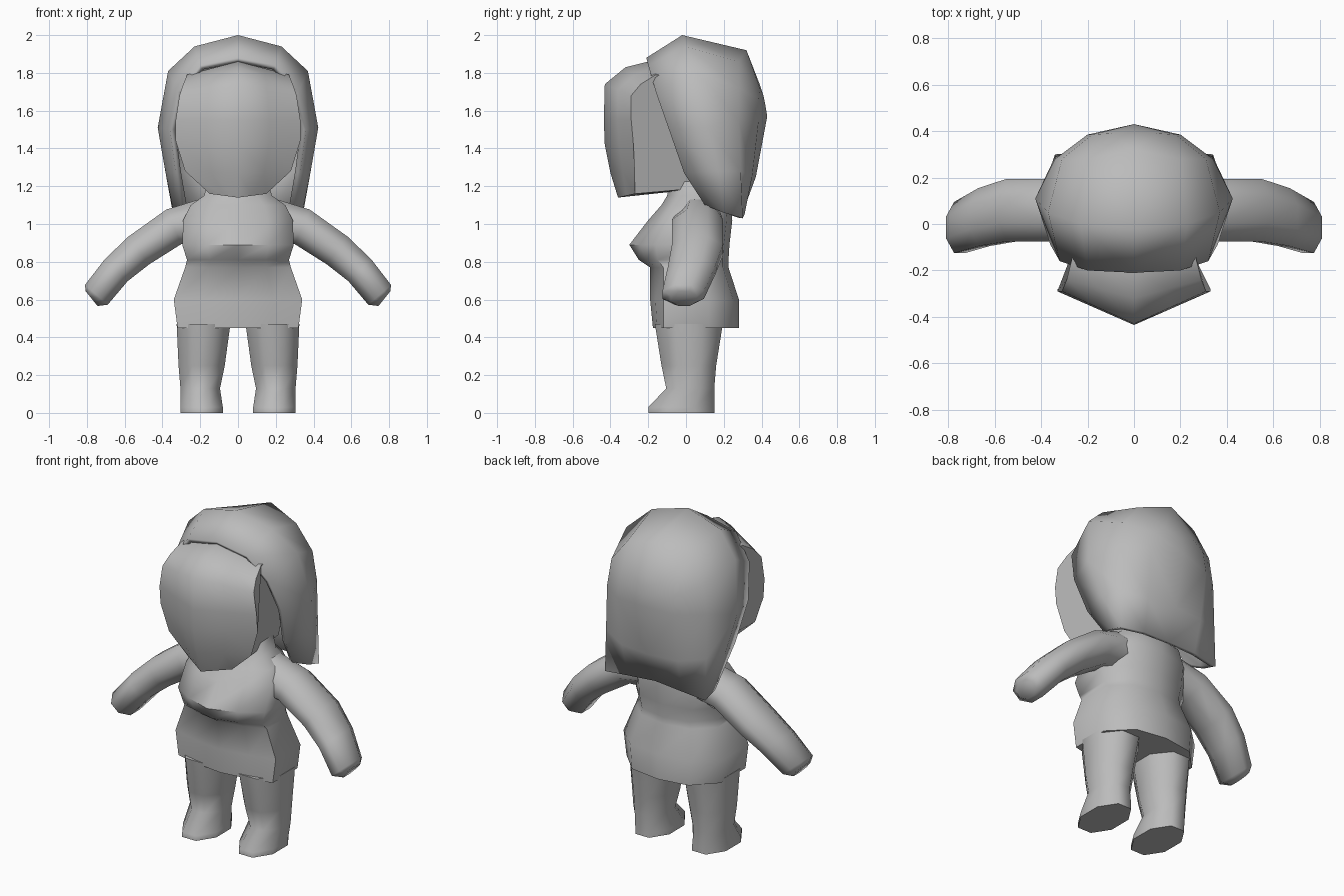
import bpy, bmesh, math
from mathutils import Vector

default = bpy.data.objects.get("Cube")
if default:
    bpy.data.objects.remove(default)

clay = bpy.data.materials.new("plain_grey")
clay.use_nodes = True
colour = (0.5, 0.5, 0.5, 1)
clay.diffuse_color = colour
clay.node_tree.nodes["Principled BSDF"].inputs["Base Color"].default_value = colour


def loft(name, rings, closed=True, caps=True, mirror=False, thickness=0, angle=60):
    """Skin a row of rings that share a point count."""
    bm = bmesh.new()
    rows = [[bm.verts.new(p) for p in ring] for ring in rings]
    n = len(rows[0])
    for a, b in zip(rows, rows[1:]):
        for i in range(n if closed else n - 1):
            j = (i + 1) % n
            bm.faces.new((a[i], a[j], b[j], b[i]))
    if caps:
        bm.faces.new(rows[0])
        bm.faces.new(rows[-1])
    if mirror:
        geom = bm.verts[:] + bm.edges[:] + bm.faces[:]
        bmesh.ops.mirror(bm, geom=geom, axis='X', merge_dist=0.0005)
    bmesh.ops.remove_doubles(bm, verts=bm.verts[:], dist=0.0005)
    bmesh.ops.recalc_face_normals(bm, faces=bm.faces[:])
    mesh = bpy.data.meshes.new(name)
    bm.to_mesh(mesh)
    bm.free()
    mesh.materials.append(clay)
    obj = bpy.data.objects.new(name, mesh)
    bpy.context.collection.objects.link(obj)
    if thickness:
        solid = obj.modifiers.new("thickness", 'SOLIDIFY')
        solid.thickness = thickness
        solid.offset = -1
    bpy.ops.object.select_all(action='DESELECT')
    bpy.context.view_layer.objects.active = obj
    obj.select_set(True)
    bpy.ops.object.shade_smooth_by_angle(angle=math.radians(angle))
    return obj


# Head: side profile carried from the centre ridge out to each cheek
# centre y, centre z, cheek x, cheek y, cheek z
profile = [(.2, 1.84, .27, .18, 1.78), (-.2, 1.86, .27, -.16, 1.79),
           (-.32, 1.83, .29, -.24, 1.74), (-.43, 1.74, .31, -.29, 1.68),
           (-.435, 1.55, .33, -.29, 1.55), (-.43, 1.42, .33, -.28, 1.44),
           (-.4, 1.27, .28, -.27, 1.28), (-.36, 1.14, .15, -.27, 1.16),
           (.2, 1.2, .15, .18, 1.2)]
slices = []
for t in (-1, -.5, 0, .5, 1):
    k = abs(t)
    slices.append([(x * t, cy + (y - cy) * k, cz + (z - cz) * k)
                   for cy, cz, x, y, z in profile])
loft("head", slices)

# Hair: half ribs from the parting down to the hem, front edge to back centre
ribs = [
    [(0, -.21, 1.88), (.2, -.2, 1.84), (.32, -.16, 1.7), (.36, -.09, 1.5), (.33, -.01, 1.27), (.3, .1, 1.1)],
    [(0, -.02, 2), (.23, 0, 1.94), (.37, .05, 1.81), (.425, .11, 1.51), (.385, .17, 1.28), (.34, .2, 1.06)],
    [(0, .32, 1.92), (.2, .28, 1.86), (.31, .28, 1.72), (.34, .28, 1.55), (.34, .29, 1.28), (.34, .3, 1.03)],
    [(0, .39, 1.74), (.1, .39, 1.72), (.18, .385, 1.66), (.2, .385, 1.55), (.19, .35, 1.25), (.18, .31, 1.05)],
    [(0, .39, 1.74), (0, .41, 1.68), (0, .42, 1.63), (0, .43, 1.57), (0, .37, 1.25), (0, .3, 1.06)],
]
loft("hair", ribs, closed=False, caps=False, mirror=True, thickness=.03, angle=70)


def torso_ring(z, w, front, side, back):
    half = [(.55 * w, front + (side - front) * .4), (w, side),
            (w, side + (back - side) * .6), (.6 * w, back - .03)]
    right = half + [(0, back)]
    left = [(-x, y) for x, y in reversed(half)]
    return [(x, y, z) for x, y in [(0, front)] + right + left]


# Torso and skirt: height, half width, front, side corner, back
levels = [(.45, .32, -.175, -.12, .28), (.6, .34, -.19, -.12, .28),
          (.77, .28, -.19, -.12, .225), (.81, .27, -.25, -.15, .225),
          (.89, .295, -.3, -.16, .23), (1.02, .29, -.2, -.09, .245),
          (1.1, .25, -.13, -.06, .24), (1.15, .18, -.1, -.03, .21),
          (1.25, .15, -.08, 0, .2)]
loft("torso_and_skirt", [torso_ring(*lv) for lv in levels])


def oval(centre, u, v, sides=8):
    return [centre + u * math.cos(a) + v * math.sin(a)
            for a in (math.tau * (i + .5) / sides for i in range(sides))]


# Arms: centre x, z, half thickness, centre y, half depth
arm = [(.16, 1.02, .12, .07, .11), (.34, .985, .1, .06, .135),
       (.525, .86, .092, .06, .135), (.645, .755, .084, .03, .125),
       (.75, .625, .08, -.015, .11), (.775, .605, .05, -.01, .07)]
# Legs: height, inner x, outer x, front y, back y
leg = [(0, .08, .305, -.2, .15), (.03, .08, .305, -.2, .15),
       (.13, .095, .305, -.105, .15), (.25, .07, .315, -.13, .16),
       (.47, .04, .325, -.165, .195)]

for side, s in (("left", 1), ("right", -1)):
    rings = []
    for i, (x, z, r, y, d) in enumerate(arm):
        a, b = arm[max(i - 1, 0)], arm[min(i + 1, len(arm) - 1)]
        along = Vector((b[0] - a[0], 0, b[1] - a[1])).normalized()
        across = Vector((-along.z * s, 0, along.x))
        rings.append(oval(Vector((x * s, y, z)), across * r * 1.08, Vector((0, d * 1.08, 0))))
    loft(side + "_arm", rings)
    rings = []
    for z, xi, xo, f, b in leg:
        centre = Vector((s * (xi + xo) / 2, (f + b) / 2, z))
        rings.append(oval(centre, Vector(((xo - xi) / 2 * 1.08, 0, 0)),
                          Vector((0, (b - f) / 2 * 1.08, 0))))
    loft(side + "_leg", rings)
